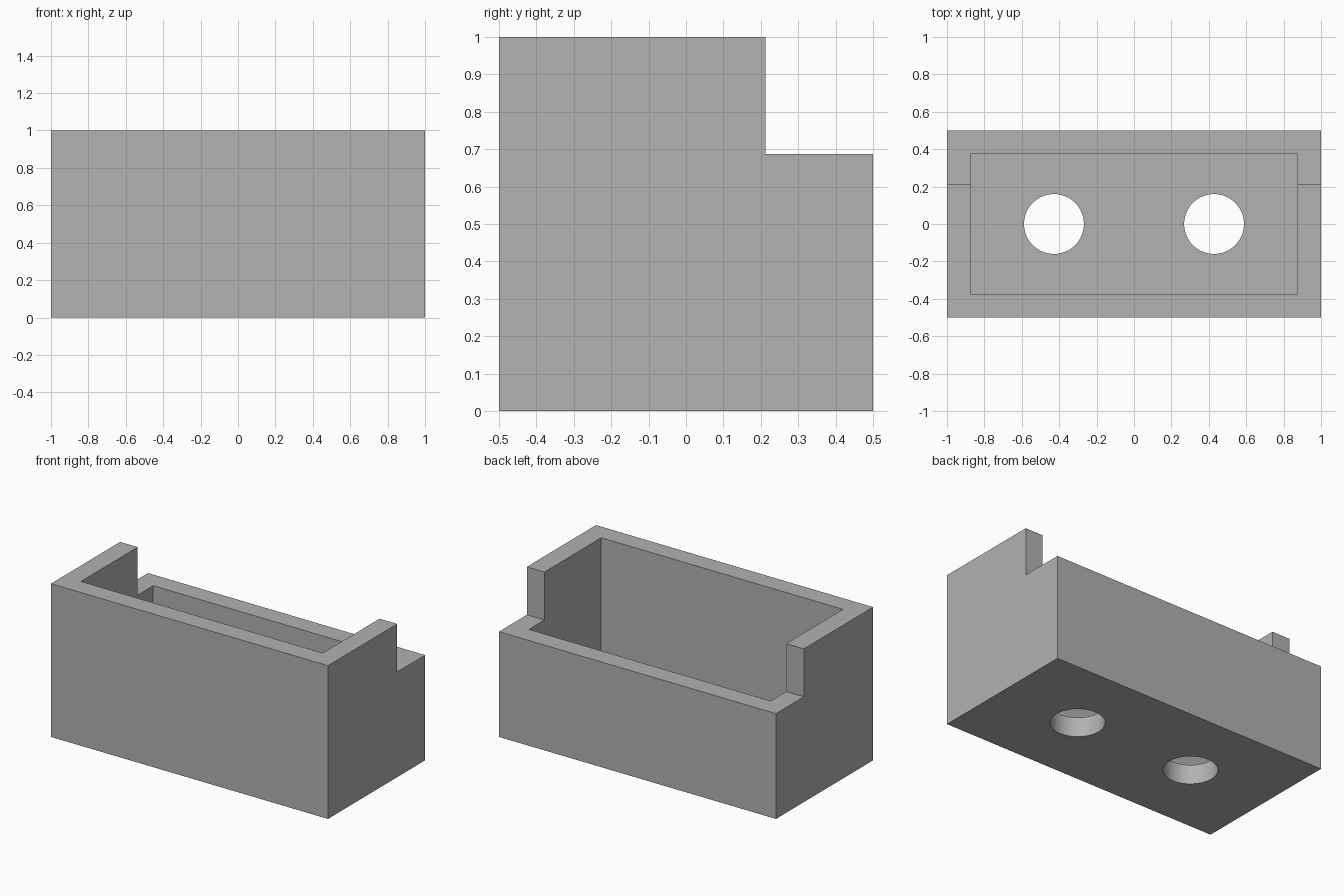
import bpy
import bmesh
from mathutils import Matrix, Vector

default = bpy.data.objects.get("Cube")
if default:
    bpy.data.objects.remove(default, do_unlink=True)

WALL = 0.127
STEP_Y, STEP_Z = 0.213, 0.687
HOLE_X, HOLE_R = 0.428, 0.16

grey = bpy.data.materials.new("plain grey")
grey.use_nodes = True
grey.diffuse_color = (0.445, 0.445, 0.445, 1)
grey.node_tree.nodes["Principled BSDF"].inputs["Base Color"].default_value = grey.diffuse_color


def make_object(name, bm):
    bmesh.ops.recalc_face_normals(bm, faces=bm.faces)
    mesh = bpy.data.meshes.new(name)
    bm.to_mesh(mesh)
    bm.free()
    mesh.materials.append(grey)
    obj = bpy.data.objects.new(name, mesh)
    bpy.context.collection.objects.link(obj)
    return obj


def cut(target, cutter):
    cutter.hide_render = True
    bpy.context.view_layer.objects.active = target
    mod = target.modifiers.new(cutter.name, "BOOLEAN")
    mod.operation = "DIFFERENCE"
    mod.solver = "EXACT"
    mod.object = cutter
    bpy.ops.object.modifier_apply(modifier=mod.name)
    bpy.data.objects.remove(cutter, do_unlink=True)


# Outer body: stepped side profile extruded along x
profile = [(-0.5, 0), (0.5, 0), (0.5, STEP_Z), (STEP_Y, STEP_Z), (STEP_Y, 1), (-0.5, 1)]
bm = bmesh.new()
side = bm.faces.new([bm.verts.new((-1, y, z)) for y, z in profile])
ext = bmesh.ops.extrude_face_region(bm, geom=[side])
moved = [v for v in ext["geom"] if isinstance(v, bmesh.types.BMVert)]
bmesh.ops.translate(bm, verts=moved, vec=(2, 0, 0))
box = make_object("open_box", bm)

# Inner cavity, open at the top
bm = bmesh.new()
size = Vector((2 - 2 * WALL, 1 - 2 * WALL, 2))
bmesh.ops.create_cube(bm, size=1, matrix=Matrix.Translation((0, 0, WALL + 1)) @ Matrix.Diagonal(size).to_4x4())
cut(box, make_object("cavity_cutter", bm))

# Two round holes through the floor
for sign in (-1, 1):
    bm = bmesh.new()
    bmesh.ops.create_cone(bm, cap_ends=True, segments=64, radius1=HOLE_R, radius2=HOLE_R,
                          depth=0.6, matrix=Matrix.Translation((sign * HOLE_X, 0, 0)))
    cut(box, make_object("hole_cutter", bm))

# Smooth hole walls, crisp box edges
bpy.ops.object.select_all(action="DESELECT")
box.select_set(True)
bpy.context.view_layer.objects.active = box
bpy.ops.object.shade_smooth_by_angle()
